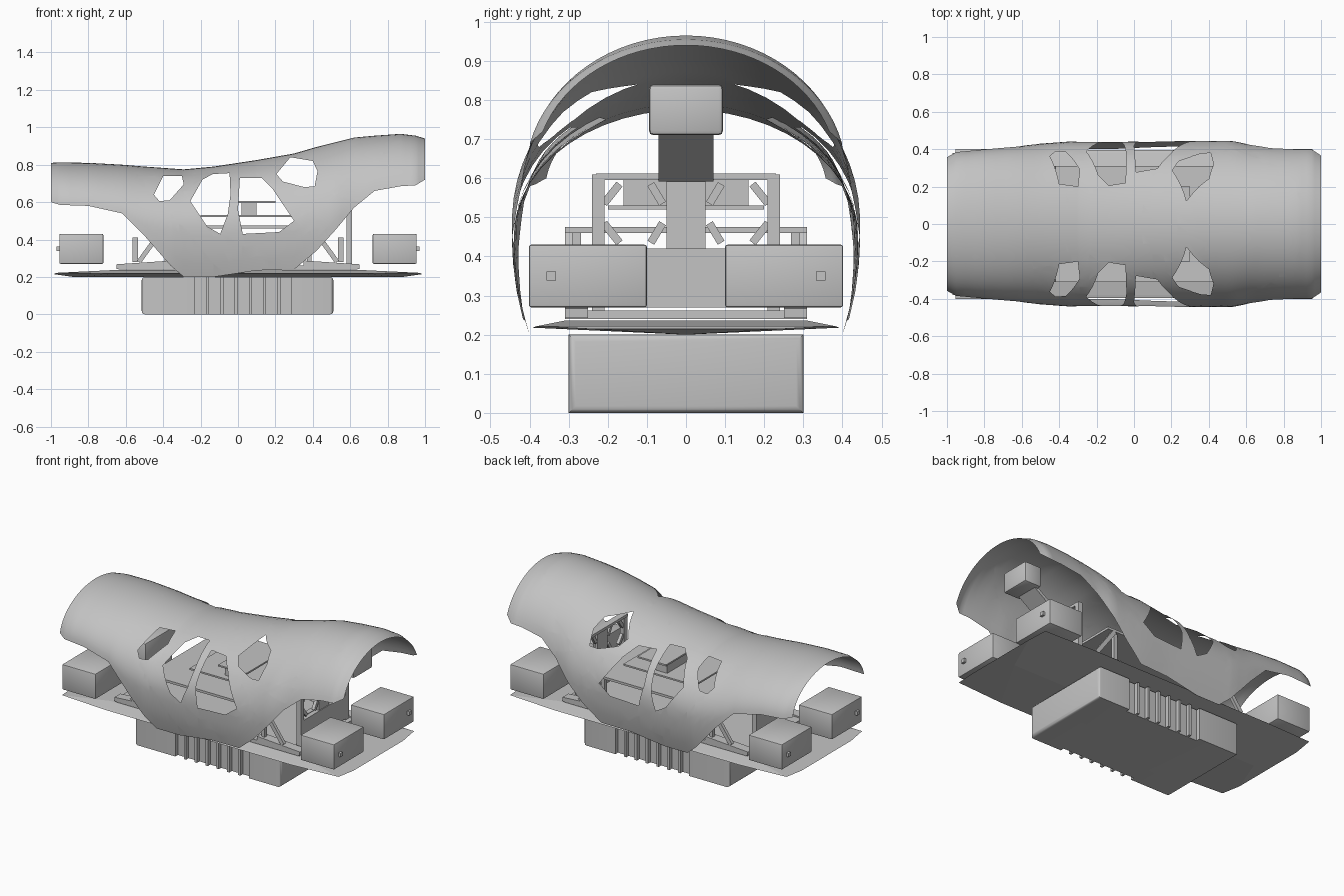
import bpy, bmesh, math
from mathutils import Vector

if "Cube" in bpy.data.objects:
    bpy.data.objects.remove(bpy.data.objects["Cube"])

grey = bpy.data.materials.new("plain_grey")
grey.use_nodes = True
grey.diffuse_color = (0.55, 0.55, 0.55, 1)
grey.node_tree.nodes["Principled BSDF"].inputs["Base Color"].default_value = (0.55, 0.55, 0.55, 1)


def finish(bm, name, smooth=None):
    mesh = bpy.data.meshes.new(name)
    bm.to_mesh(mesh)
    bm.free()
    mesh.materials.append(grey)
    ob = bpy.data.objects.new(name, mesh)
    bpy.context.collection.objects.link(ob)
    if smooth:
        bpy.ops.object.select_all(action='DESELECT')
        ob.select_set(True)
        bpy.context.view_layer.objects.active = ob
        bpy.ops.object.shade_smooth_by_angle(angle=math.radians(smooth))
    return ob


def box(name, lo, hi, bevel=0):
    lo, hi = Vector(lo), Vector(hi)
    bm = bmesh.new()
    bmesh.ops.create_cube(bm, size=1)
    for v in bm.verts:
        v.co = (lo + hi) / 2 + v.co * (hi - lo)
    if bevel:
        bmesh.ops.bevel(bm, geom=bm.edges[:], offset=bevel, segments=2, affect='EDGES', profile=0.5)
    return finish(bm, name, 35 if bevel else None)


def beam(name, p, q, across, thick):
    """Straight bar from p to q."""
    p, q = Vector(p), Vector(q)
    rot = (q - p).to_track_quat('X', 'Z')
    bm = bmesh.new()
    bmesh.ops.create_cube(bm, size=1)
    for v in bm.verts:
        v.co = (p + q) / 2 + rot @ Vector((v.co.x * (q - p).length, v.co.y * across, v.co.z * thick))
    return finish(bm, name)


# Body shell: stations of x, top, half width, height of widest point, lower edge
stations = [
    (-1, .81, .36, .57, .60), (-.95, .812, .385, .57, .585), (-.8, .81, .40, .56, .58),
    (-.62, .80, .415, .52, .54), (-.5, .79, .43, .47, .42), (-.36, .78, .44, .45, .26),
    (-.29, .775, .44, .45, .20), (-.13, .79, .44, .45, .20), (.1, .825, .44, .45, .235),
    (.3, .86, .445, .45, .24), (.42, .895, .445, .46, .34), (.52, .92, .445, .49, .45),
    (.62, .945, .425, .53, .57), (.73, .955, .415, .58, .66), (.87, .965, .41, .60, .685),
    (.95, .955, .41, .61, .69), (1, .94, .385, .62, .72)]
COLS, SUB = 32, 3
rows = []
for a, b in zip(stations, stations[1:]):
    rows += [[u + (v - u) * i / SUB for u, v in zip(a, b)] for i in range(SUB)]
rows.append(stations[-1])

bm = bmesh.new()
grid = []
for x, top, wide, mid, low in rows:
    drop = 0.6
    start = math.asin((low - mid) / (top - mid if low > mid else drop))
    ring = []
    for j in range(COLS + 1):
        t = start + (math.pi - 2 * start) * j / COLS
        s = math.sin(t)
        ring.append(bm.verts.new((x, -wide * math.cos(t), mid + s * (top - mid if s > 0 else drop))))
    grid.append(ring)
for r, s in zip(grid, grid[1:]):
    for j in range(COLS):
        bm.faces.new((r[j], s[j], s[j + 1], r[j + 1]))

# Side openings, cut straight through both flanks (counter-clockwise x, z)
openings = [
    [(-.45, .64), (-.42, .605), (-.365, .61), (-.29, .695), (-.3, .74), (-.4, .74)],
    [(-.255, .605), (-.165, .47), (-.095, .43), (-.055, .535), (-.04, .64), (-.045, .755),
     (-.135, .75), (-.19, .72)],
    [(0, .56), (.025, .43), (.22, .44), (.30, .5), (.185, .67), (.125, .73), (.01, .73)],
    [(.205, .75), (.24, .71), (.355, .68), (.41, .685), (.425, .765), (.4, .82), (.28, .84)]]
for poly in openings:
    planes = []
    inside = bm.faces[:]
    for p, q in zip(poly, poly[1:] + poly[:1]):
        co = Vector((p[0], 0, p[1]))
        no = Vector((p[1] - q[1], 0, q[0] - p[0])).normalized()
        geom = set(inside)
        for f in inside:
            geom.update(f.edges)
            geom.update(f.verts)
        bmesh.ops.bisect_plane(bm, geom=list(geom), dist=1e-5, plane_co=co, plane_no=no)
        planes.append((co, no))
        inside = [f for f in bm.faces
                  if all((f.calc_center_median() - c).dot(n) > 0 for c, n in planes)]
    bmesh.ops.delete(bm, geom=inside, context='FACES')
finish(bm, "body_shell", 40)

# Battery pack: comb outline with ribs on both flanks
edge = [(-.515, -.3), (-.23, -.3)]
for i in range(7):
    x = -.23 + i * .076
    edge += [(x, -.275), (x + .06, -.275), (x + .06, -.3), (x + .076, -.3)]
edge.append((.51, -.3))
outline = edge + [(x, -y) for x, y in reversed(edge)]
bm = bmesh.new()
base = bm.faces.new([bm.verts.new((x, y, 0)) for x, y in outline])
up = bmesh.ops.extrude_face_region(bm, geom=[base])
bmesh.ops.translate(bm, vec=(0, 0, .2), verts=[v for v in up["geom"] if isinstance(v, bmesh.types.BMVert)])
bmesh.ops.recalc_face_normals(bm, faces=bm.faces)
ends = [e for e in bm.edges if all(abs(v.co.x) > .5 for v in e.verts)]
bmesh.ops.bevel(bm, geom=ends, offset=.018, segments=3, affect='EDGES', profile=.5)
finish(bm, "battery_pack", 30)

# Belly plate, thin towards its rim
bm = bmesh.new()
for sx in (-1, 1):
    bm.verts.new((sx * .88, 0, .2))
    for sy in (-1, 1):
        for x, y, z in ((.985, .25, .215), (.97, .38, .222), (.65, .395, .218), (.68, .31, .236)):
            bm.verts.new((sx * x, sy * y, z))
bmesh.ops.convex_hull(bm, input=bm.verts[:])
finish(bm, "belly_plate")

# Hip motors with small shaft ends
for sx in (-1, 1):
    for sy in (-1, 1):
        tag = ("left" if sx > 0 else "right") + ("_back" if sy > 0 else "_front")
        xs, ys = sorted((sx * .72, sx * .955)), sorted((sy * .1, sy * .402))
        box("hip_motor_" + tag, (xs[0], ys[0], .27), (xs[1], ys[1], .43), .006)
        box("motor_shaft_" + tag, (sx * .96 - .01, sy * .345 - .012, .338),
            (sx * .96 + .01, sy * .345 + .012, .362))
        # Sloping hip rails
        beam("hip_rail_" + tag, (sx * .65, sy * .28, .255), (sx * .35, sy * .28, .275), .06, .025)
        beam("side_brace_" + tag, (sx * .53, sy * .3, .28), (sx * .4, sy * .3, .46), .02, .025)
    box("cross_panel", (sx * .55 - .015, -.1, .28), (sx * .55 + .015, .1, .41))

# Inner decks
box("lower_deck", (-.64, -.31, .24), (.64, .31, .262))
box("middle_deck", (-.42, -.31, .46), (.45, .31, .475))
box("upper_deck", (-.2, -.2, .52), (.3, .2, .53))
box("top_shelf", (0, -.2, .595), (.2, .2, .605))
box("shelf_support", (.02, -.16, .53), (.1, .16, .6))
for sx in (-1, 1):
    for sy in (-1, 1):
        box("deck_post", (sx * .38 - .012, sy * .28 - .012, .26), (sx * .38 + .012, sy * .28 + .012, .46))

# Shoulder frame with two cut-cornered windows
box("frame_top", (.57, -.23, .595), (.61, .23, .612))
box("frame_bottom", (.58, -.23, .27), (.61, .23, .42))
box("frame_centre", (.585, -.05, .42), (.605, .05, .6))
for s in (-1, 1):
    box("frame_leg", (.58, s * .225 - .016, .26), (.61, s * .225 + .016, .61))
    for y, z, dy in ((.21, .585, -.04), (.21, .435, -.04), (.06, .585, .03), (.06, .435, .03)):
        dz = -.05 if z > .5 else .05
        beam("frame_gusset", (.595, s * y, z + dz), (.595, s * (y + dy), z), .02, .02)

# Sensor head on its sloping arm
beam("sensor_arm", (.61, 0, .6), (.8, 0, .73), .14, .02)
box("sensor_head", (.76, -.095, .71), (.88, .095, .84), .012)
